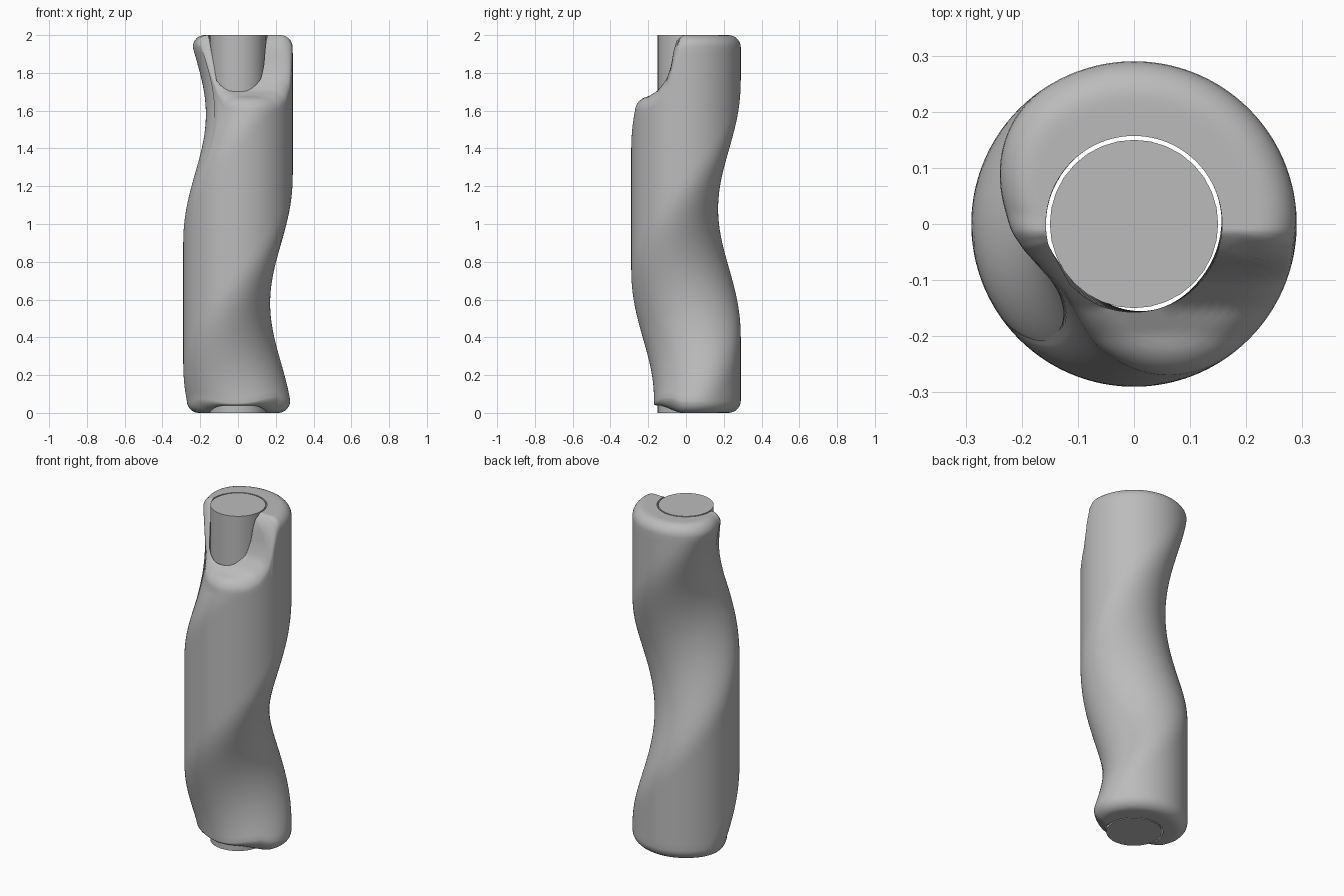
import bpy, bmesh
from math import pi, sin, cos, sqrt, radians

cube = bpy.data.objects.get("Cube")
if cube:
    bpy.data.objects.remove(cube)

HOLE = 0.157
COLUMNS = 160
ROWS = 56
ARC = 7
FLAT = 5


def make_material(name, rgb):
    m = bpy.data.materials.new(name)
    m.use_nodes = True
    m.diffuse_color = (*rgb, 1)
    m.node_tree.nodes["Principled BSDF"].inputs["Base Color"].default_value = (*rgb, 1)
    return m


grey = make_material("plain grey", (0.5, 0.5, 0.5))


def finish(bm, name, angle):
    bmesh.ops.recalc_face_normals(bm, faces=bm.faces)
    me = bpy.data.meshes.new(name)
    bm.to_mesh(me)
    bm.free()
    me.materials.append(grey)
    ob = bpy.data.objects.new(name, me)
    bpy.context.collection.objects.link(ob)
    bpy.ops.object.select_all(action='DESELECT')
    ob.select_set(True)
    bpy.context.view_layer.objects.active = ob
    bpy.ops.object.shade_smooth_by_angle(angle=radians(angle))
    return ob


def smooth(t):
    t = min(1, max(0, t))
    return t * t * (3 - 2 * t)


# Distance of the sleeve's tangent line, reduced on the spiralling hollow side
def reach(a):
    a = (a + pi) % (2 * pi) - pi
    k = cos(min(pi / 2, abs(a) / 1.4))
    return 0.29 - 0.12 * max(0, k) ** 2.4


def outline(t, z):
    a = t + pi / 2 - pi * (z - 0.08)
    h = reach(a)
    d = (reach(a + 0.01) - reach(a - 0.01)) / 0.02
    return h * cos(t) - d * sin(t), h * sin(t) + d * cos(t)


# Height of the scooped top, cut across the front
SCOOP = [(-0.3, 1.655), (-0.25, 1.665), (-0.2, 1.675), (-0.15, 1.705), (-0.1, 1.77),
         (-0.075, 1.85), (-0.065, 1.92), (-0.05, 1.97), (-0.015, 2.0)]


def top_height(x, y):
    if y <= SCOOP[0][0]:
        return SCOOP[0][1]
    for (y0, z0), (y1, z1) in zip(SCOOP, SCOOP[1:]):
        if y < y1:
            return z0 + (z1 - z0) * (y - y0) / (y1 - y0)
    return 2.0


def bottom_height(x, y):
    return 0.04 * smooth((-y - 0.01) / 0.14)


def rounding(x, y):
    return min(0.065, 0.9 * max(0.004, sqrt(x * x + y * y) - HOLE))


# Edge height where the side meets the rounded lip, by bisection
def lip_start(t, end, sign):
    lo, hi = (1.4, 2.0) if sign > 0 else (0.0, 0.3)
    for _ in range(30):
        z = (lo + hi) / 2
        p = outline(t, z)
        if z < end(*p) - sign * rounding(*p):
            lo = z
        else:
            hi = z
    return z


# Rounded lip followed by the end surface down to the hole, outer to inner
def lip(t, z, end, sign):
    x, y = outline(t, z)
    r, c = sqrt(x * x + y * y), rounding(x, y)
    steps = [(c * (1 - cos(a)), c * (1 - sin(a)))
             for a in (pi / 2 * i / ARC for i in range(1, ARC + 1))]
    steps += [(c + (r - HOLE - c) * i / FLAT, 0) for i in range(1, FLAT + 1)]
    points = []
    for inset, drop in steps:
        k = (r - inset) / r
        points.append((x * k, y * k, end(x * k, y * k) - sign * drop))
    return points


def column(t):
    low = lip_start(t, bottom_height, -1)
    high = lip_start(t, top_height, 1)
    side = [low + (high - low) * i / ROWS for i in range(ROWS + 1)]
    return (lip(t, low, bottom_height, -1)[::-1]
            + [(*outline(t, z), z) for z in side]
            + lip(t, high, top_height, 1))


# Twisted grip sleeve, closed through its bore
bm = bmesh.new()
cols = [[bm.verts.new(p) for p in column(2 * pi * i / COLUMNS)] for i in range(COLUMNS)]
for a, b in zip(cols, cols[1:] + cols[:1]):
    for i in range(len(a)):
        j = (i + 1) % len(a)
        bm.faces.new((a[i], b[i], b[j], a[j]))
finish(bm, "twisted_sleeve", 50)

# Straight core rod
bm = bmesh.new()
bmesh.ops.create_cone(bm, cap_ends=True, segments=32, radius1=0.15, radius2=0.15, depth=2)
bmesh.ops.translate(bm, verts=bm.verts, vec=(0, 0, 1))
finish(bm, "core_rod", 30)
